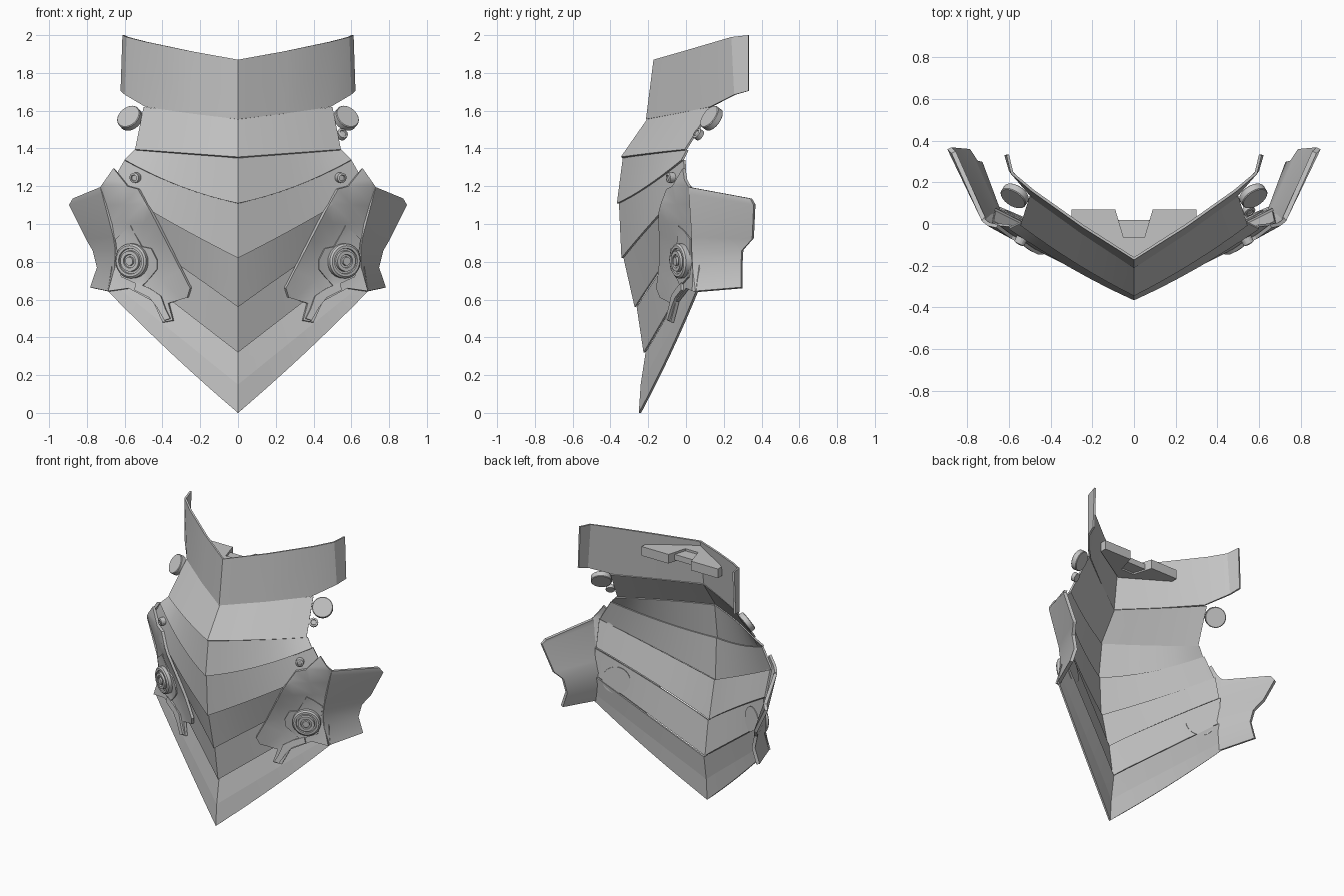
import bpy, bmesh
from math import radians
from mathutils import Vector

cube = bpy.data.objects.get("Cube")
if cube:
    bpy.data.objects.remove(cube)

grey = bpy.data.materials.new("plain grey")
grey.use_nodes = True
grey.diffuse_color = (0.55, 0.55, 0.55, 1)
grey.node_tree.nodes["Principled BSDF"].inputs["Base Color"].default_value = (0.55, 0.55, 0.55, 1)


def finish(name, bm, thickness=0.0, mirror=True):
    """Turn a bmesh into a mirrored, thickened, shaded object."""
    mesh = bpy.data.meshes.new(name)
    bm.to_mesh(mesh)
    bm.free()
    mesh.materials.append(grey)
    obj = bpy.data.objects.new(name, mesh)
    bpy.context.collection.objects.link(obj)
    if mirror:
        obj.modifiers.new("mirror", 'MIRROR').merge_threshold = 0.0005
    if thickness:
        solid = obj.modifiers.new("thickness", 'SOLIDIFY')
        solid.thickness = thickness
        solid.offset = -1
    bpy.ops.object.select_all(action='DESELECT')
    obj.select_set(True)
    bpy.context.view_layer.objects.active = obj
    bpy.ops.object.convert(target='MESH')
    bpy.ops.object.shade_smooth_by_angle(angle=radians(22))
    return obj


def loft(name, low, high, thickness):
    """Sheet between two matching rows of points, outside facing the front."""
    bm = bmesh.new()
    a = [bm.verts.new(p) for p in low]
    b = [bm.verts.new(p) for p in high]
    for i in range(len(a) - 1):
        bm.faces.new((a[i], a[i + 1], b[i + 1], b[i]))
    return finish(name, bm, thickness)


class Seam:
    """A line running from the centre ridge out to the side of the body."""

    def __init__(self, zc, yc, xe, ze, sag, slope, bow):
        self.zc, self.yc, self.xe, self.ze = zc, yc, xe, ze
        self.sag, self.slope, self.bow = sag, slope, bow

    def at(self, x, back=0.0):
        u = x / self.xe
        z = self.zc + (self.ze - self.zc) * u - self.sag * u * (1 - u)
        return Vector((x, self.yc + self.slope * x + self.bow * x * x + back, z))

    def row(self, back=0.0, n=8):
        return [self.at(self.xe * i / n, back) for i in range(n + 1)]


# Seams from the bottom tip up to the collar
tip = Seam(0.0, -0.25, 0.69, 0.645, 0.06, 0.46, -0.03)
rim = Seam(0.15, -0.24, 0.68, 0.70, 0.0, 0.46, -0.03)
belly = Seam(0.32, -0.225, 0.66, 0.83, 0.0, 0.46, -0.03)
waist = Seam(0.56, -0.272, 0.67, 1.02, -0.03, 0.46, 0.04)
ribs = Seam(0.82, -0.342, 0.68, 1.20, 0.04, 0.40, 0.14)
chest = Seam(1.11, -0.366, 0.60, 1.34, 0.11, 0.45, 0.20)
throat = Seam(1.355, -0.345, 0.545, 1.395, 0.0, 0.50, 0.22)
nape = Seam(1.555, -0.206, 0.50, 1.62, 0.0, 0.62, 0.12)
seams = [tip, rim, belly, waist, ribs, chest, throat, nape]


def surface_y(x, z):
    pts = [s.at(x) for s in seams]
    for p, q in zip(pts, pts[1:]):
        if z <= q.z:
            break
    t = max(0.0, min(1.0, (z - p.z) / (q.z - p.z)))
    return p.y + (q.y - p.y) * t


# Overlapping body plates
names = ["bottom_band", "ledge", "belly_plate", "waist_plate", "rib_plate", "chest_plate", "neck_plate"]
for i, name in enumerate(names):
    tuck = 0.0 if i in (0, 6) else 0.011
    loft(name, seams[i].row(), seams[i + 1].row(tuck), 0.012)

# Upright collar with side returns
loft("collar",
     [(0, -.212, 1.555), (.25, -.048, 1.585), (.49, .125, 1.62), (.60, .255, 1.685), (.622, .33, 1.705)],
     [(0, -.172, 1.87), (.25, -.015, 1.915), (.49, .155, 1.965), (.59, .24, 1.99), (.612, .33, 2.0)], 0.013)

# Flared side wings
loft("side_wing",
     [(.783, .29, .665), (.747, .29, .77), (.77, .295, .86), (.805, .35, .92), (.895, .358, 1.10), (.875, .34, 1.135)],
     [(.688, .05, .645), (.655, .035, .76), (.65, .03, .86), (.66, .03, .93), (.72, .015, 1.16), (.73, .015, 1.195)],
     0.022)


def drape(name, outline, lift, thickness):
    """Flat outline cut into a grid and laid over the body surface."""
    bm = bmesh.new()
    face = bm.faces.new([bm.verts.new((x, 0, z)) for x, z in outline])
    face.normal_update()
    if face.normal.y > 0:
        face.normal_flip()
    for k in range(1, 15):
        for axis in (Vector((1, 0, 0)), Vector((0, 0, 1))):
            bmesh.ops.bisect_plane(bm, geom=bm.verts[:] + bm.edges[:] + bm.faces[:],
                                   plane_co=axis * (k * 0.1 + 0.003), plane_no=axis)
    bmesh.ops.triangulate(bm, faces=bm.faces[:])
    for v in bm.verts:
        v.co.y = surface_y(v.co.x, v.co.z) - lift
    return finish(name, bm, thickness)


# Side plates and the raised fittings on them
drape("side_plate",
      [(.66, 1.295), (.585, 1.2), (.53, 1.185), (.46, 1.06), (.254, .66), (.27, .61), (.37, .58), (.345, .49),
       (.40, .48), (.45, .59), (.58, .66), (.688, .645), (.65, .78), (.655, .92), (.73, 1.195)], 0.021, 0.018)
drape("mount_plate",
      [(.65, .92), (.57, .99), (.51, .88), (.46, .87), (.43, .81), (.43, .76), (.47, .71), (.51, .67), (.62, .72)],
      0.031, 0.012)
drape("curved_strap",
      [(.54, .69), (.47, .66), (.41, .62), (.385, .55), (.36, .50), (.39, .49), (.43, .56), (.47, .61), (.55, .65)],
      0.036, 0.016)


def disc(name, centre, normal, steps, sides=32, mirror=True):
    """Stacked round steps along a normal; each step is (radius, height)."""
    bm = bmesh.new()
    n = Vector(normal).normalized()
    turn = n.to_track_quat('Z', 'Y')
    rings = []
    for radius, height in steps:
        circle = bmesh.ops.create_circle(bm, segments=sides, radius=radius)["verts"]
        for v in circle:
            v.co = Vector(centre) + turn @ (v.co + Vector((0, 0, height)))
        rings.append(circle)
    for a, b in zip(rings, rings[1:]):
        for i in range(sides):
            j = (i + 1) % sides
            bm.faces.new((a[i], a[j], b[j], b[i]))
    bm.faces.new(rings[0])
    bm.faces.new(rings[-1])
    bmesh.ops.recalc_face_normals(bm, faces=bm.faces[:])
    return finish(name, bm, 0, mirror)


# Round bosses on the side plates
out = (0.45, -0.88, -0.05)
disc("side_boss", (.557, -.02, .805), out,
     [(.092, -.05), (.092, .025), (.082, .033), (.068, .033), (.066, .022), (.056, .022), (.054, .04),
      (.036, .04), (.034, .03), (.024, .03), (.022, .044)])
disc("small_bolt", (.545, surface_y(.545, 1.245) - .015, 1.245), out,
     [(.027, -.02), (.027, .012), (.016, .016), (.014, .008)], 16)

# Round studs beside the neck
tilt = (0.45, -0.7, 0.52)
disc("neck_stud", (.572, .135, 1.56), tilt, [(.064, -.02), (.068, -.016), (.068, .016), (.064, .02)])
disc("small_neck_stud", (.55, .065, 1.475), tilt,
     [(.03, -.014), (.03, .012), (.018, .015), (.016, .01)], 16, False)


def slab(name, outline, low, high):
    """Right-hand half outline raised between two heights."""
    bm = bmesh.new()
    face = bm.faces.new([bm.verts.new((x, y, low)) for x, y in outline])
    grown = bmesh.ops.extrude_face_region(bm, geom=[face])["geom"]
    for v in grown:
        if isinstance(v, bmesh.types.BMVert):
            v.co.z = high
    # Leave the centre open so the halves join
    bmesh.ops.delete(bm, geom=[f for f in bm.faces if all(abs(v.co.x) < 1e-4 for v in f.verts)], context='FACES')
    bmesh.ops.recalc_face_normals(bm, faces=bm.faces[:])
    return finish(name, bm)


# Bracket inside the collar
slab("collar_bracket", [(0, -.16), (.30, .025), (.30, .07), (.09, .07), (.05, -.065), (0, -.065)], 1.775, 1.84)
slab("bracket_web", [(0, -.07), (.05, -.07), (.075, .02), (0, .02)], 1.785, 1.825)
